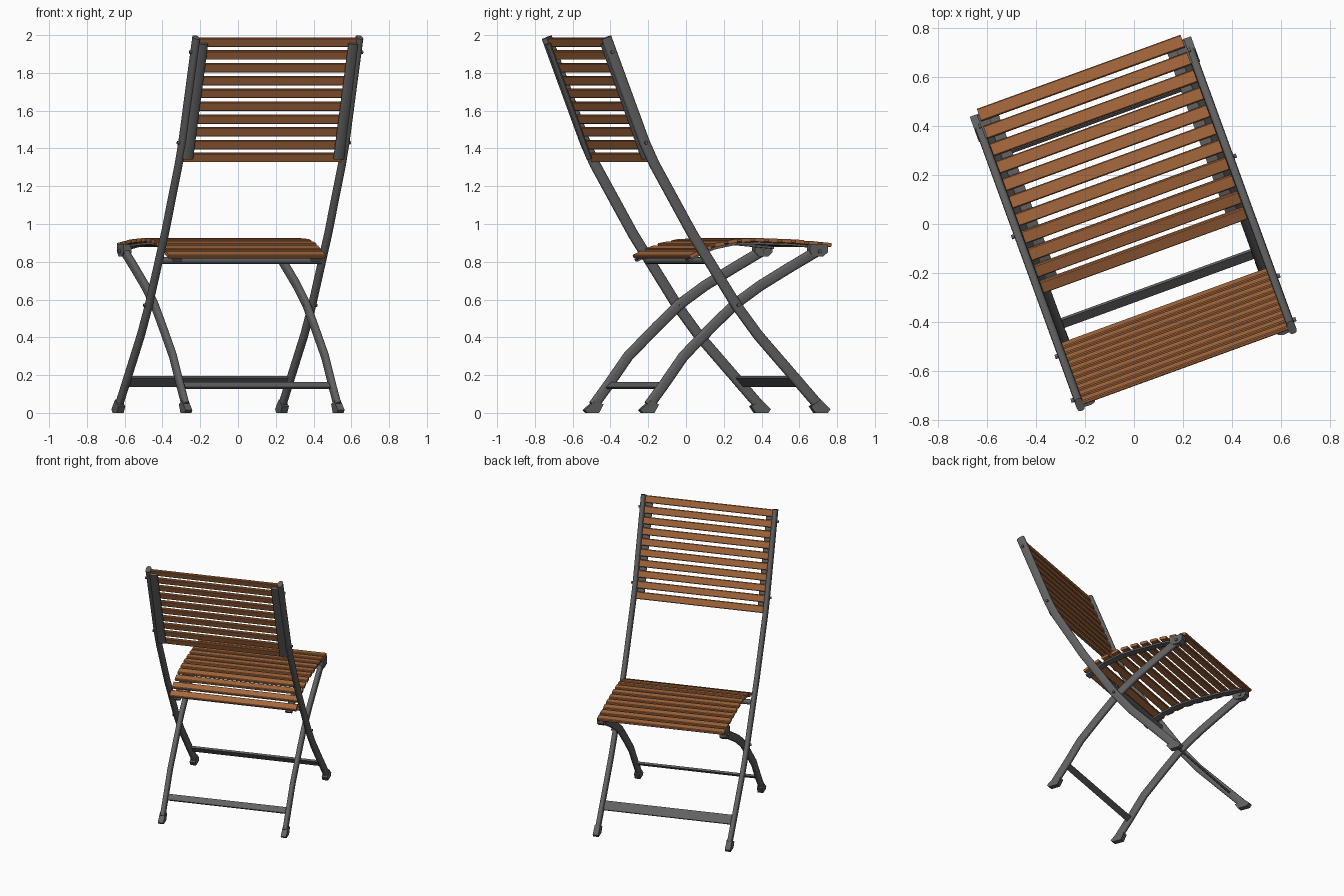
import bpy, bmesh, math
from mathutils import Vector, Matrix

cube = bpy.data.objects.get("Cube")
if cube:
    bpy.data.objects.remove(cube, do_unlink=True)

TURN = Matrix.Rotation(math.radians(20), 4, 'Z')  # the chair stands turned


def material(name, colour):
    m = bpy.data.materials.new(name)
    m.use_nodes = True
    m.diffuse_color = colour
    m.node_tree.nodes["Principled BSDF"].inputs["Base Color"].default_value = colour
    return m


WOOD = material("warm wood", (0.38, 0.14, 0.047, 1))
METAL = material("dark grey metal", (0.12, 0.12, 0.123, 1))


def finish(bm, name, mat):
    bmesh.ops.recalc_face_normals(bm, faces=bm.faces)
    bm.transform(TURN)
    me = bpy.data.meshes.new(name)
    bm.to_mesh(me)
    bm.free()
    me.materials.append(mat)
    ob = bpy.data.objects.new(name, me)
    bpy.context.collection.objects.link(ob)
    bpy.ops.object.select_all(action='DESELECT')
    ob.select_set(True)
    bpy.context.view_layer.objects.active = ob
    bpy.ops.object.shade_smooth_by_angle(angle=math.radians(35))
    return ob


def oval(a, b, power=1.0, n=16):
    """Ellipse; a power below 1 squares it off."""
    def bulge(v):
        return math.copysign(abs(v) ** power, v)
    turns = [2 * math.pi * (i + .5) / n for i in range(n)]
    return [(a * bulge(math.cos(t)), b * bulge(math.sin(t))) for t in turns]


def rectangle(a, b):
    return [(-a, -b), (a, -b), (a, b), (-a, b)]


def sweep(name, x, path, section):
    """Carry a section along a path of (depth, height) points at width x."""
    bm = bmesh.new()
    pts = [Vector((x, y, z)) for y, z in path]
    rings = []
    for i, p in enumerate(pts):
        t = (pts[min(i + 1, len(pts) - 1)] - pts[max(i - 1, 0)]).normalized()
        side = Vector((0, -t.z, t.y))
        rings.append([bm.verts.new(p + Vector((a, 0, 0)) + side * b) for a, b in section])
    n = len(section)
    for r, s in zip(rings, rings[1:]):
        for k in range(n):
            bm.faces.new((r[k], r[(k + 1) % n], s[(k + 1) % n], s[k]))
    bm.faces.new(rings[0])
    bm.faces.new(rings[-1])
    return finish(bm, name, METAL)


def prism(name, x0, x1, outline, mat=METAL):
    """Stretch a (depth, height) outline across the width from x0 to x1."""
    bm = bmesh.new()
    ends = [[bm.verts.new((x, y, z)) for y, z in outline] for x in (x0, x1)]
    n = len(outline)
    for k in range(n):
        bm.faces.new((ends[0][k], ends[0][(k + 1) % n], ends[1][(k + 1) % n], ends[1][k]))
    for e in ends:
        bm.faces.new(e)
    return finish(bm, name, mat)


def tilted(y, z, angle, outline):
    ca, sa = math.cos(angle), math.sin(angle)
    return [(y + a * ca - b * sa, z + a * sa + b * ca) for a, b in outline]


def board(name, y, z, angle, width, thick, half):
    """A slat with chamfered long edges, tilted about the width axis."""
    w, t, c = width / 2, thick / 2, 0.004
    outline = [(-w, -t + c), (-w + c, -t), (w - c, -t), (w, -t + c),
               (w, t - c), (w - c, t), (-w + c, t), (-w, t - c)]
    return prism(name, -half, half, tilted(y, z, angle, outline), WOOD)


def disc(y, z, r):
    return tilted(y, z, 0, oval(r, r))


def along(path, d):
    """Point and slope angle at distance d along a path."""
    for p, q in zip(path, path[1:]):
        p, q = Vector(p), Vector(q)
        length = (q - p).length
        if d <= length or q == Vector(path[-1]):
            s = (q - p) / length
            return p + s * d, math.atan2(s.y, s.x)
        d -= length


rail = [(-.617, 1.988), (-.4, 1.43), (-.345, 1.315), (-.13, .945), (.12, .565), (.24, .41), (.575, .045)]
leg = [(-.365, .04), (-.28, .15), (-.17, .30), (-.01, .455), (.12, .575), (.26, .672), (.42, .765), (.59, .86)]
seat = [(-.137, .832), (-.06, .868), (.01, .895), (.125, .918), (.25, .922), (.45, .915), (.66, .895)]
back = [(-.617, 1.985), (-.364, 1.33)]
tube = oval(.017, .028, .65)

for s, side in ((1, "left"), (-1, "right")):
    # Long back rails and crossing legs
    sweep(side + "_back_rail", s * .46, rail, tube)
    sweep(side + "_crossing_leg", s * .428, leg, tube)
    # Foot caps
    prism(side + "_front_foot", s * .442, s * .48,
          [(.555, 0), (.625, 0), (.64, .02), (.585, .07), (.53, .035)])
    prism(side + "_rear_foot", s * .41, s * .448,
          [(-.405, 0), (-.34, 0), (-.315, .045), (-.36, .065), (-.42, .015)])
    # Strips that carry the slats
    sweep(side + "_seat_strip", s * .39, [(y, z - .024) for y, z in seat[:-1]] + [(.63, .874)],
          rectangle(.024, .006))
    sweep(side + "_back_strip", s * .425, [(-.622, 1.955), (-.39, 1.345)], oval(.03, .012))
    # Bracket joining leg to seat front
    prism(side + "_seat_bracket", s * .405, s * .45,
          [(.535, .895), (.535, .85), (.56, .828), (.61, .828), (.635, .85), (.635, .89)])
    # Bolts
    for i, (y, z) in enumerate([(.12, .57), (-.4, 1.43), (-.59, 1.91)]):
        prism(f"{side}_bolt_{i + 1}", s * .41, s * .488, disc(y, z, .009))
    prism(side + "_bracket_bolt", s * .4, s * .46, disc(.59, .855, .01))

# Flat stretchers lean with the legs they join
prism("front_stretcher", -.46, .46, tilted(.468, .165, math.radians(132), rectangle(.033, .007)))
prism("rear_stretcher", -.428, .428, tilted(-.28, .145, math.radians(40), rectangle(.022, .007)))
prism("seat_cross_bar", -.46, .46, disc(-.05, .807, .018))

# Seat slats follow the curved seat line
total = sum((Vector(q) - Vector(p)).length for p, q in zip(seat, seat[1:]))
for i in range(11):
    p, a = along(seat, .027 + (total - .054) * i / 10)
    board(f"seat_slat_{i + 1}", p.x, p.y - .006, a, .054, .02, .442)

# Back slats lie between the rails
span = (Vector(back[1]) - Vector(back[0])).length
for i in range(10):
    p, a = along(back, .024 + (span - .048) * i / 9)
    board(f"back_slat_{i + 1}", p.x + .003, p.y, a, .05, .018, .446)
